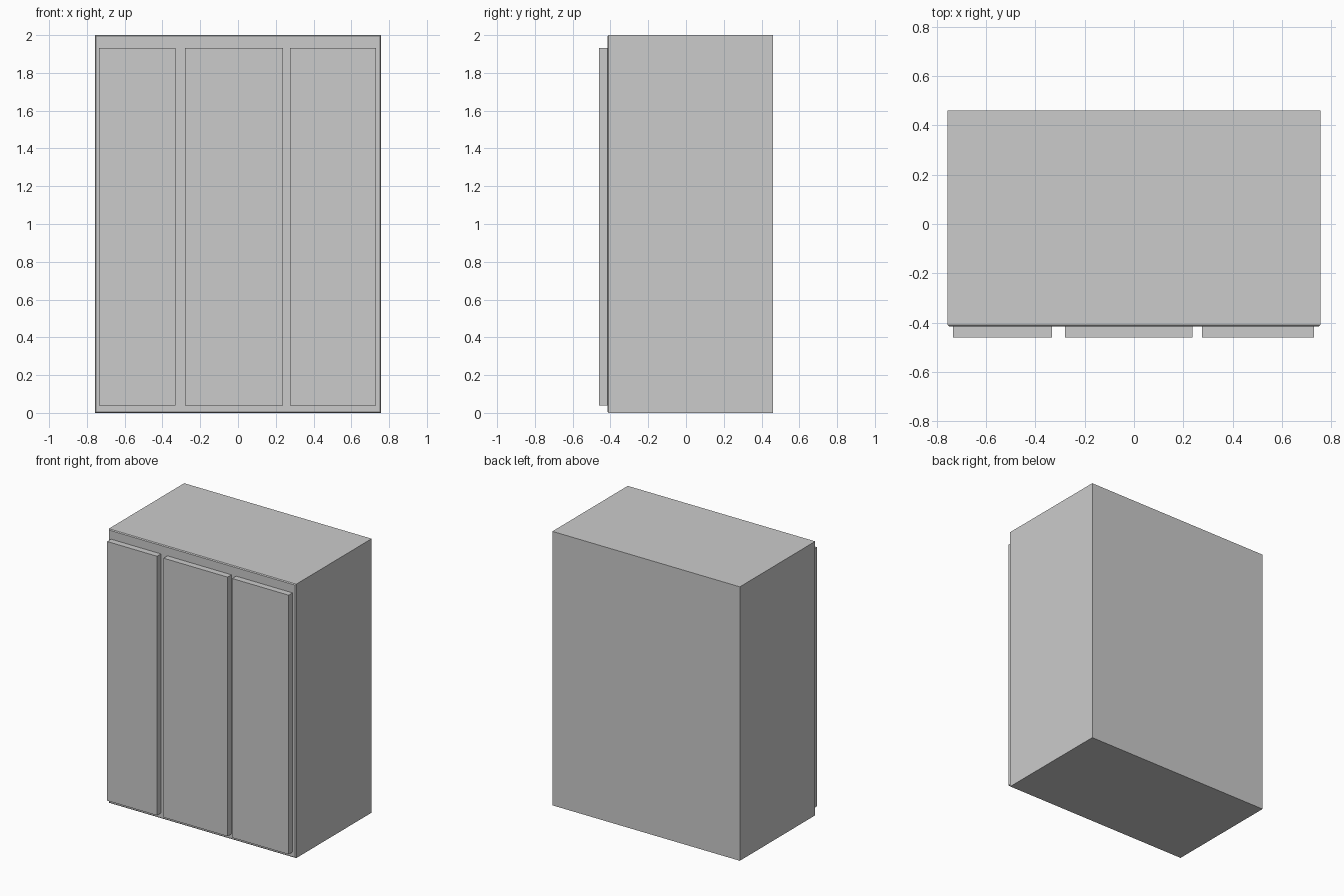
import bpy
import bmesh

if "Cube" in bpy.data.objects:
    bpy.data.objects.remove(bpy.data.objects["Cube"])


def box(name, x, y, z, bevel=0.0):
    """Box from (min, max) ranges, with optional small chamfer around its front face."""
    bm = bmesh.new()
    bmesh.ops.create_cube(bm, size=1)
    for v in bm.verts:
        v.co = [r[0] if c < 0 else r[1] for c, r in zip(v.co, (x, y, z))]
    if bevel:
        front = [e for e in bm.edges if all(abs(v.co.y - y[0]) < 1e-5 for v in e.verts)]
        bmesh.ops.bevel(bm, geom=front, offset=bevel, segments=1, affect='EDGES')
    mesh = bpy.data.meshes.new(name)
    bm.to_mesh(mesh)
    bm.free()
    obj = bpy.data.objects.new(name, mesh)
    bpy.context.collection.objects.link(obj)
    return obj


# Main cabinet body
box("cabinet_body", (-0.757, 0.757), (-0.415, 0.46), (0, 2), bevel=0.006)

# Three raised front doors
doors = {"left_door": (-0.735, -0.332),
         "middle_door": (-0.28, 0.238),
         "right_door": (0.275, 0.731)}
for name, x in doors.items():
    box(name, x, (-0.46, -0.412), (0.04, 1.932))
